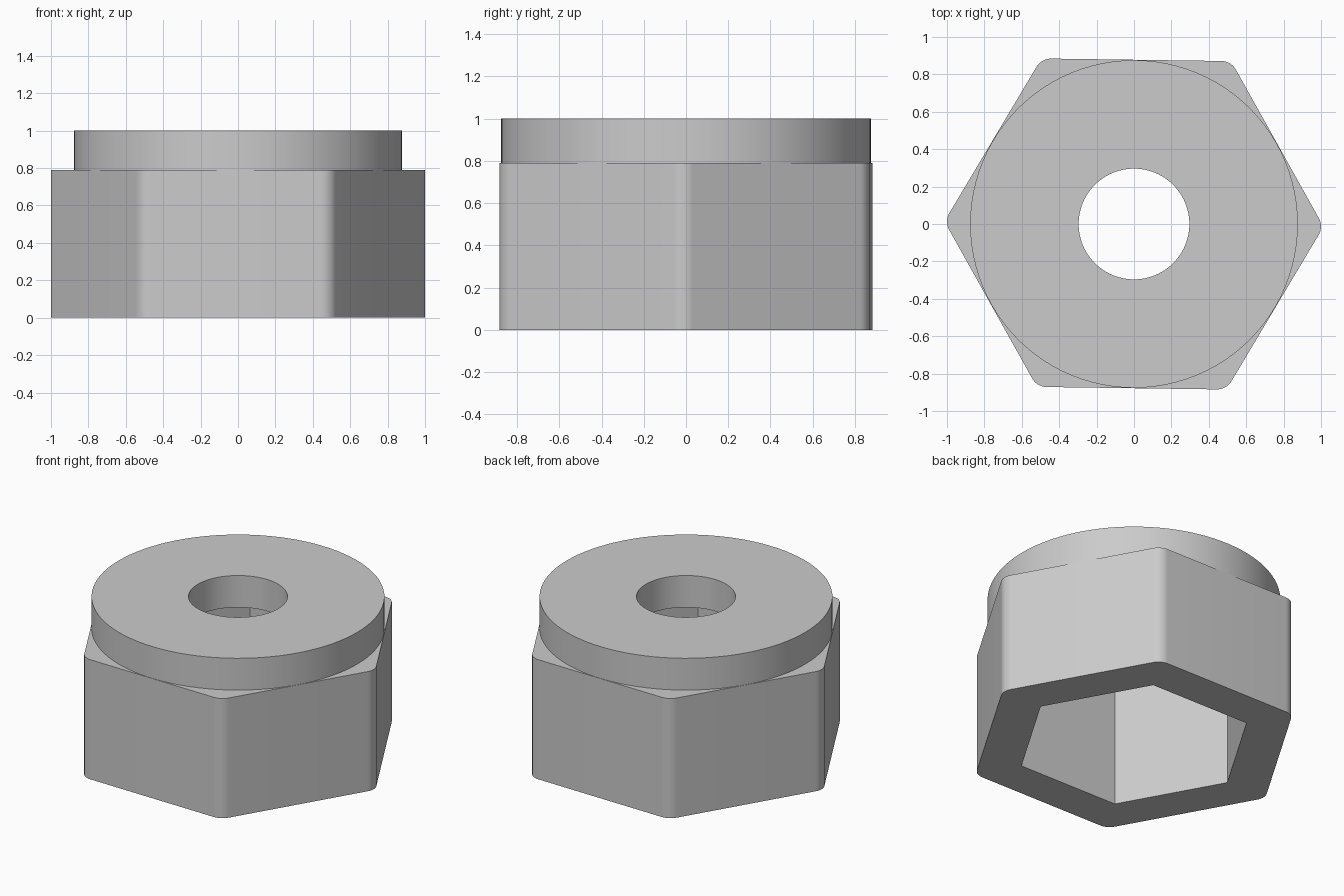
import bpy, bmesh
from math import cos, sin, pi, radians, sqrt

cube = bpy.data.objects.get("Cube")
if cube:
    bpy.data.objects.remove(cube, do_unlink=True)

TILT = radians(-0.8)      # slight turn of the hexagon about z
APOTHEM = 0.878           # outer hexagon, centre to flat
FILLET = 0.09             # outer corner radius
SOCKET = 0.72             # inner hexagon, centre to corner
COLLAR, HOLE = 0.876, 0.296
STEP, TOP = 0.79, 1.0


def circle(radius, sides=96, turn=0.0):
    return [(radius * cos(turn + 2 * pi * i / sides),
             radius * sin(turn + 2 * pi * i / sides)) for i in range(sides)]


def rounded_hexagon(apothem, fillet, steps=10):
    points = []
    for i, (cx, cy) in enumerate(circle((apothem - fillet) * 2 / sqrt(3), 6, TILT)):
        for s in range(steps + 1):
            a = TILT + (i - 0.5 + s / steps) * pi / 3
            points.append((cx + fillet * cos(a), cy + fillet * sin(a)))
    return points


def add_loop(bm, profile, z):
    verts = [bm.verts.new((x, y, z)) for x, y in profile]
    edges = [bm.edges.new((v, verts[(i + 1) % len(verts)])) for i, v in enumerate(verts)]
    return verts, edges


def wall(bm, lower, upper):
    a, b = lower[0], upper[0]
    for i in range(len(a)):
        j = (i + 1) % len(a)
        bm.faces.new((a[i], a[j], b[j], b[i]))


def ring_cap(bm, outer, inner):
    bmesh.ops.triangle_fill(bm, use_beauty=True, edges=outer[1] + inner[1])


# Four walls: hexagonal body, round collar, bore and hexagonal socket
bm = bmesh.new()
walls = []
for profile, low, high in (
        (rounded_hexagon(APOTHEM, FILLET), 0, STEP),
        (circle(COLLAR), STEP, TOP),
        (circle(HOLE), STEP, TOP),
        (circle(SOCKET, 6, TILT), 0, STEP)):
    pair = add_loop(bm, profile, low), add_loop(bm, profile, high)
    wall(bm, *pair)
    walls.append(pair)
body, collar, bore, socket = walls

# Flat rings joining the walls: base, shoulder, top and socket ceiling
ring_cap(bm, body[0], socket[0])
ring_cap(bm, body[1], collar[0])
ring_cap(bm, collar[1], bore[1])
ring_cap(bm, socket[1], bore[0])
bmesh.ops.recalc_face_normals(bm, faces=bm.faces)

mesh = bpy.data.meshes.new("collared_hex_nut")
bm.to_mesh(mesh)
bm.free()
nut = bpy.data.objects.new("collared_hex_nut", mesh)
bpy.context.collection.objects.link(nut)

# Plain grey
grey = bpy.data.materials.new("light_grey")
grey.use_nodes = True
colour = (0.6, 0.6, 0.6, 1)
grey.diffuse_color = colour
grey.node_tree.nodes["Principled BSDF"].inputs["Base Color"].default_value = colour
mesh.materials.append(grey)

# Smooth round walls, sharp rims
bpy.ops.object.select_all(action='DESELECT')
nut.select_set(True)
bpy.context.view_layer.objects.active = nut
bpy.ops.object.shade_smooth_by_angle(angle=radians(30))
